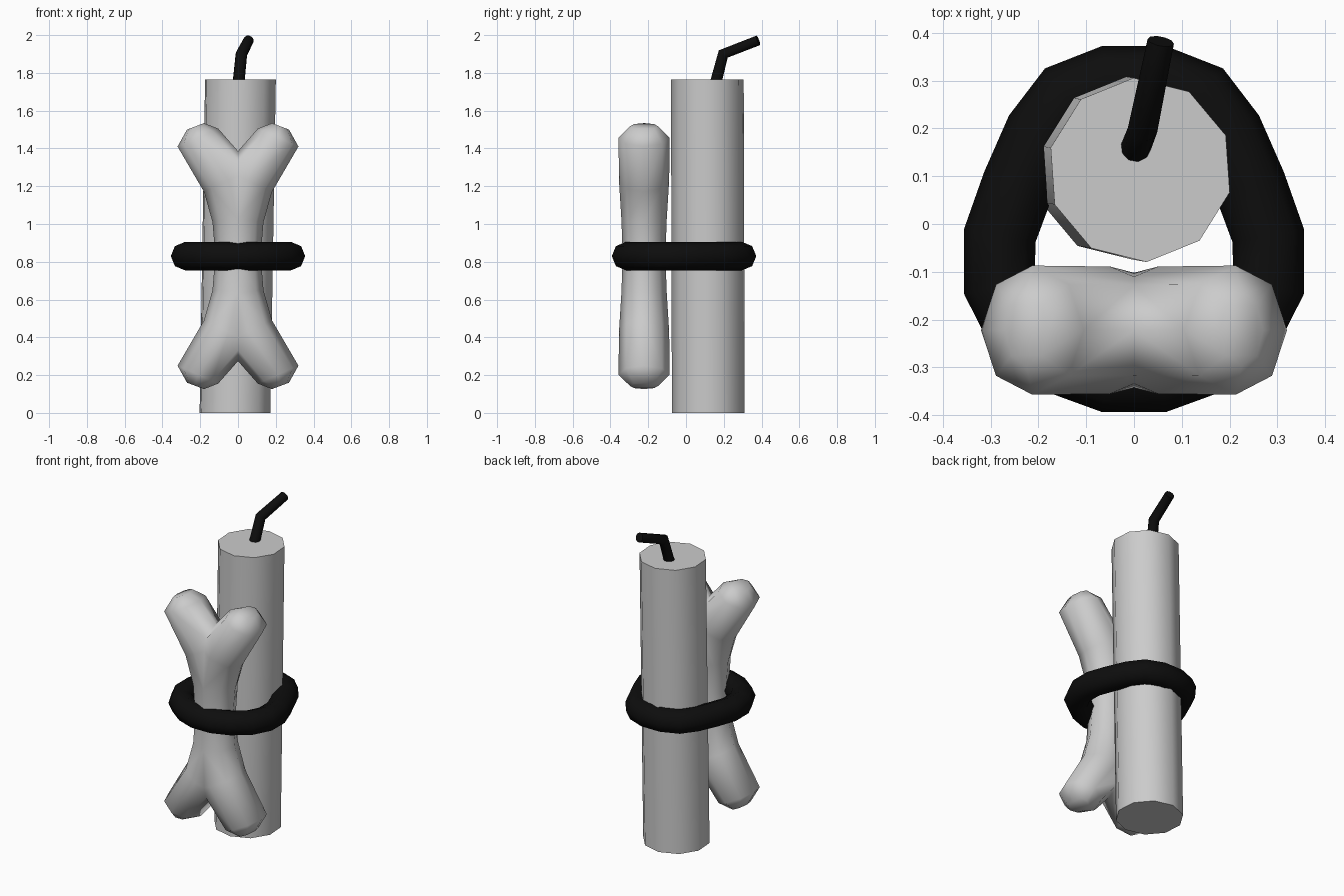
import bpy, bmesh, math
from mathutils import Vector

if "Cube" in bpy.data.objects:
    bpy.data.objects.remove(bpy.data.objects["Cube"])


def section(centre, u, v, sides, start=0.0):
    """Elliptical ring of points spanned by the half-axes u and v."""
    c, u, v = Vector(centre), Vector(u), Vector(v)
    return [c + u * math.cos(start + math.tau * i / sides)
            + v * math.sin(start + math.tau * i / sides) for i in range(sides)]


def loft(name, rings, closed=False, caps=(True, True), angle=50, mat=None):
    """Skin a list of equal-sized rings into a tube."""
    bm = bmesh.new()
    rows = [[bm.verts.new(p) for p in ring] for ring in rings]
    pairs = list(zip(rows, rows[1:])) + ([(rows[-1], rows[0])] if closed else [])
    for a, b in pairs:
        for i in range(len(a)):
            j = (i + 1) % len(a)
            bm.faces.new((a[i], a[j], b[j], b[i]))
    if not closed:
        if caps[0]:
            bm.faces.new(rows[0][::-1])
        if caps[1]:
            bm.faces.new(rows[-1])
    bmesh.ops.recalc_face_normals(bm, faces=bm.faces)
    mesh = bpy.data.meshes.new(name)
    bm.to_mesh(mesh)
    bm.free()
    obj = bpy.data.objects.new(name, mesh)
    bpy.context.collection.objects.link(obj)
    if mat:
        mesh.materials.append(mat)
    bpy.ops.object.select_all(action='DESELECT')
    obj.select_set(True)
    bpy.context.view_layer.objects.active = obj
    bpy.ops.object.shade_smooth_by_angle(angle=math.radians(angle))
    return obj


black = bpy.data.materials.new("black")
black.diffuse_color = (0.004, 0.004, 0.004, 1)
black.use_nodes = True
black.node_tree.nodes["Principled BSDF"].inputs["Base Color"].default_value = black.diffuse_color

# Stick: ten-sided, leaning slightly
R = 0.193
loft("stick", [section(c, (R, 0, 0), (0, R, 0), 10, math.radians(-86))
               for c in ((-0.016, 0.118, 0.0), (0.013, 0.113, 1.765))])

# Fuse: bent tube with a mitred elbow
base, bend, tip = (Vector(p) for p in
                   ((-0.002, 0.145, 1.70), (0.018, 0.197, 1.90), (0.056, 0.382, 1.972)))
d1, d2 = (bend - base).normalized(), (tip - bend).normalized()
side = d1.cross(d2).normalized()
fuse_rings = []
for p, d, r in ((base, d1, 0.032), (bend, (d1 + d2).normalized(), 0.031), (tip, d2, 0.028)):
    fuse_rings.append(section(p, side * r, side.cross(d) * r, 10))
loft("fuse", fuse_rings, mat=black)

# Band: closed tube around stick and bone, mirrored half path
half = [(0.055, 0.297), (0.14, 0.265), (0.195, 0.19), (0.243, 0.08), (0.281, -0.025),
        (0.281, -0.13), (0.235, -0.22), (0.15, -0.283), (0.055, -0.318)]
path = [Vector((x, y, 0.83)) for x, y in half]
path += [Vector((-x, y, 0.83)) for x, y in reversed(half)]
band_rings = []
for i, p in enumerate(path):
    t = (path[(i + 1) % len(path)] - path[i - 1]).normalized()
    out = Vector((-t.y, t.x, 0))
    band_rings.append(section(p, out * 0.076, (0, 0, 0.075), 8))
loft("band", band_rings, closed=True, angle=80, mat=black)

# Bone: one upper arm from outer edge, inner edge and depth, then mirrored
arm = [((0.12, 0.83), (-0.12, 0.83), 0.113),
       ((0.135, 1.01), (-0.135, 1.04), 0.12),
       ((0.18, 1.17), (-0.08, 1.295), 0.133),
       ((0.32, 1.41), (0.105, 1.505), 0.135),
       ((0.27, 1.50), (0.18, 1.534), 0.075)]
bone_rings = []
for (ox, oz), (ix, iz), depth in arm:
    centre = ((ox + ix) / 2, -0.222, (oz + iz) / 2)
    bone_rings.append(section(centre, ((ox - ix) / 2, 0, (oz - iz) / 2), (0, depth, 0), 8))
bone = loft("bone", bone_rings, caps=(False, True), angle=180)
middle = bpy.data.objects.new("bone_middle", None)
middle.location = (0, 0, 0.83)
middle.hide_render = True
bpy.context.collection.objects.link(middle)
mirror = bone.modifiers.new("mirror", 'MIRROR')
mirror.use_axis = (True, False, True)
mirror.use_bisect_axis = (True, False, False)
mirror.mirror_object = middle
mirror.merge_threshold = 0.002
